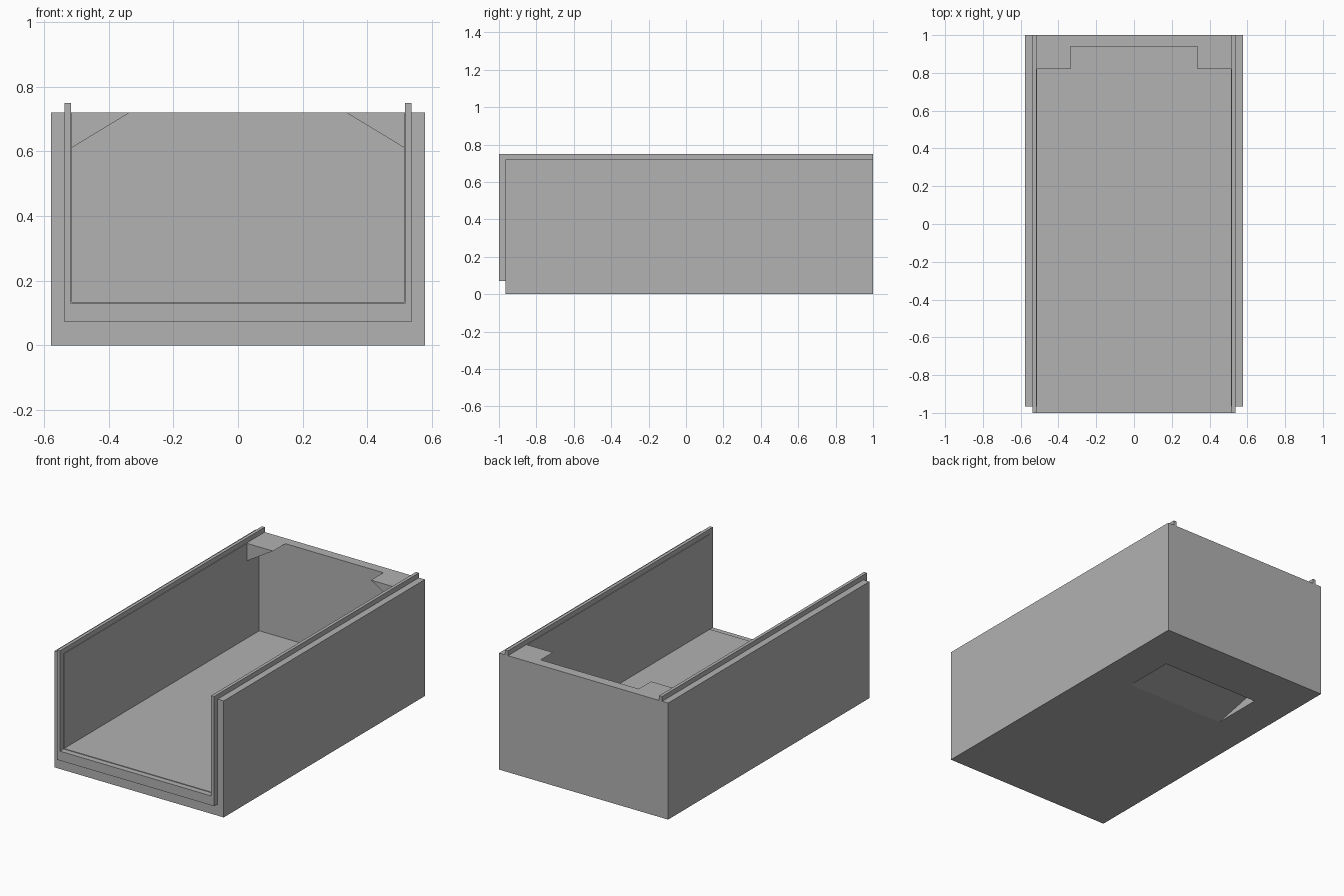
import bpy
import bmesh

if "Cube" in bpy.data.objects:
    bpy.data.objects.remove(bpy.data.objects["Cube"])

grey = bpy.data.materials.new("plain grey")
grey.use_nodes = True
colour = (0.445, 0.445, 0.445, 1)
grey.diffuse_color = colour
grey.node_tree.nodes["Principled BSDF"].inputs["Base Color"].default_value = colour

HALF_W, BODY_TOP, RAIL_TOP = 0.578, 0.72, 0.75
FRONT, BACK, LIP_FRONT = -0.965, 1.0, -1.0
CAVITY_X, FLOOR = 0.513, 0.134
RAIL_IN, RAIL_OUT = 0.517, 0.537
GUSSET_X = 0.335


def prism(name, points, start, end, axis="y"):
    """Extrude a closed profile along y (x, z points) or x (y, z points)."""
    def place(p, d):
        return (p[0], d, p[1]) if axis == "y" else (d, p[0], p[1])
    bm = bmesh.new()
    face = bm.faces.new([bm.verts.new(place(p, start)) for p in points])
    new = bmesh.ops.extrude_face_region(bm, geom=[face])["geom"]
    shift = (0, end - start, 0) if axis == "y" else (end - start, 0, 0)
    bmesh.ops.translate(bm, vec=shift,
                        verts=[g for g in new if isinstance(g, bmesh.types.BMVert)])
    bmesh.ops.recalc_face_normals(bm, faces=bm.faces[:])
    mesh = bpy.data.meshes.new(name)
    bm.to_mesh(mesh)
    bm.free()
    mesh.materials.append(grey)
    obj = bpy.data.objects.new(name, mesh)
    bpy.context.collection.objects.link(obj)
    return obj


def rect(a, b, low, high):
    return [(a, low), (b, low), (b, high), (a, high)]


def cut(target, cutter):
    """Subtract the cutter for good and remove it."""
    mod = target.modifiers.new("cut", "BOOLEAN")
    mod.operation, mod.solver, mod.object = "DIFFERENCE", "EXACT", cutter
    bpy.context.view_layer.objects.active = target
    bpy.ops.object.modifier_apply(modifier=mod.name)
    bpy.data.objects.remove(cutter)


# Tray body
body = prism("tray_body", rect(-HALF_W, HALF_W, 0, BODY_TOP), FRONT, BACK)

# Cavity, open at the front and top, leaving sloped gussets in the back corners
right_half = [(CAVITY_X, FLOOR), (CAVITY_X, 0.612), (GUSSET_X, BODY_TOP), (GUSSET_X, 1)]
section = right_half + [(-x, z) for x, z in reversed(right_half)]
cut(body, prism("rear_cavity", section, 0.5, 0.94))
cut(body, prism("main_cavity", rect(-CAVITY_X, CAVITY_X, FLOOR, 1), -1.2, 0.82))

# Ramped finger recess in the underside
ramp = [(0.37, 0), (0.37, -0.05), (0.69, -0.05), (0.69, 0.07)]
cut(body, prism("finger_recess", ramp, -GUSSET_X, GUSSET_X, axis="x"))

# U-shaped lip on the front edge
outer = [(RAIL_OUT, RAIL_TOP), (RAIL_OUT, 0.072)]
inner = [(RAIL_IN, 0.13), (RAIL_IN, RAIL_TOP)]
lip = (outer + [(-x, z) for x, z in reversed(outer)]
       + [(-x, z) for x, z in reversed(inner)] + inner)
prism("front_lip", lip, LIP_FRONT, FRONT + 0.01)

# Rails along the tops of the side walls
for side, name in ((1, "left_rail"), (-1, "right_rail")):
    a, b = sorted((side * RAIL_IN, side * RAIL_OUT))
    prism(name, rect(a, b, BODY_TOP - 0.01, RAIL_TOP), FRONT + 0.01, BACK)
